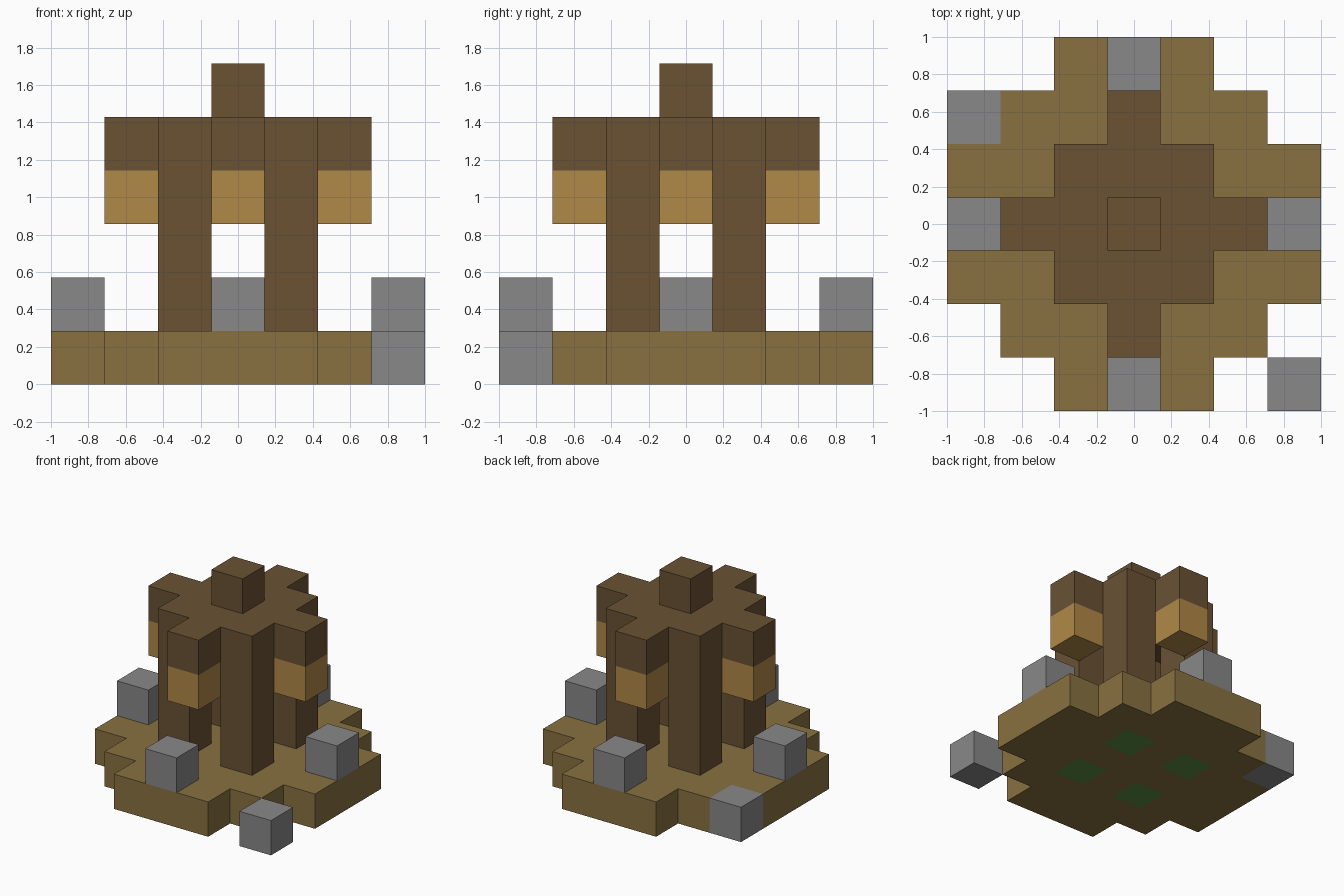
import bpy
import bmesh
from mathutils import Vector

if "Cube" in bpy.data.objects:
    bpy.data.objects.remove(bpy.data.objects["Cube"])

U = 2 / 7  # size of one block


def material(name, rgb):
    """Flat material from an sRGB colour in 0-255."""
    linear = [((c / 255 + 0.055) / 1.055) ** 2.4 for c in rgb] + [1]
    mat = bpy.data.materials.new(name)
    mat.use_nodes = True
    mat.diffuse_color = linear
    bsdf = mat.node_tree.nodes["Principled BSDF"]
    bsdf.inputs["Base Color"].default_value = linear
    bsdf.inputs["Roughness"].default_value = 0.9
    return mat


earth = material("earth", (136, 113, 65))
grass = material("grass", (94, 141, 66))
stone = material("stone", (136, 136, 136))
dark_wood = material("dark_wood", (106, 82, 52))
light_wood = material("light_wood", (176, 136, 71))


def finish(name, bm, mats):
    bmesh.ops.recalc_face_normals(bm, faces=bm.faces)
    mesh = bpy.data.meshes.new(name)
    bm.to_mesh(mesh)
    bm.free()
    for mat in mats:
        mesh.materials.append(mat)
    obj = bpy.data.objects.new(name, mesh)
    bpy.context.collection.objects.link(obj)
    return obj


def block(name, x, y, level, mat, height=1):
    """Box one cell wide, standing on the given level."""
    bm = bmesh.new()
    bmesh.ops.create_cube(bm, size=U)
    bmesh.ops.scale(bm, vec=(1, 1, height), verts=bm.verts)
    centre = Vector((x, y, level + height / 2)) * U
    bmesh.ops.translate(bm, vec=centre, verts=bm.verts)
    return finish(name, bm, [mat])


def stepped_slab(name, reach, limit, level, mats, inlay=False):
    """Slab of the cells whose stepped distance from the middle is in reach."""
    bm = bmesh.new()
    n = 2 * limit + 1
    bmesh.ops.create_grid(bm, x_segments=n, y_segments=n, size=n * U / 2)
    cell = {f: f.calc_center_median() / U for f in bm.faces}
    outside = [f for f, c in cell.items() if abs(c.x) + abs(c.y) > reach + 0.5]
    bmesh.ops.delete(bm, geom=outside, context="FACES")
    bmesh.ops.translate(bm, vec=(0, 0, level * U), verts=bm.verts)
    up = bmesh.ops.extrude_face_region(bm, geom=bm.faces[:], use_keep_orig=True)
    top = [v for v in up["geom"] if isinstance(v, bmesh.types.BMVert)]
    bmesh.ops.translate(bm, vec=(0, 0, U), verts=top)
    bmesh.ops.recalc_face_normals(bm, faces=bm.faces)
    # Grass cells show on the underside, below the four pillars
    if inlay:
        for f in bm.faces:
            c = f.calc_center_median() / U
            if f.normal.z < -0.5 and round(abs(c.x)) == round(abs(c.y)) == 1:
                f.material_index = 1
    bmesh.ops.dissolve_limit(bm, angle_limit=0.01, verts=bm.verts,
                             edges=bm.edges, delimit={"MATERIAL"})
    return finish(name, bm, mats)


# Ground and roof
stepped_slab("ground", 4, 3, 0, [earth, grass], inlay=True)
stepped_slab("roof", 2, 2, 4, [dark_wood])
block("roof_peak", 0, 0, 5, dark_wood)

# Four pillars
for side, x in (("left", 1), ("right", -1)):
    for end, y in (("front", -1), ("back", 1)):
        block(f"{end}_{side}_pillar", x, y, 1, dark_wood, height=3)

# Hanging blocks under the roof arms, and stones on the ground
for side, x, y in (("left", 1, 0), ("right", -1, 0),
                   ("front", 0, -1), ("back", 0, 1)):
    block(f"{side}_hanging_block", 2 * x, 2 * y, 3, light_wood)
    block(f"{side}_stone", 3 * x, 3 * y, 1, stone)

# Loose stones beside the ground
block("front_left_loose_stone", 3, -3, 0, stone)
block("back_right_loose_stone", -3, 2, 0, stone)
